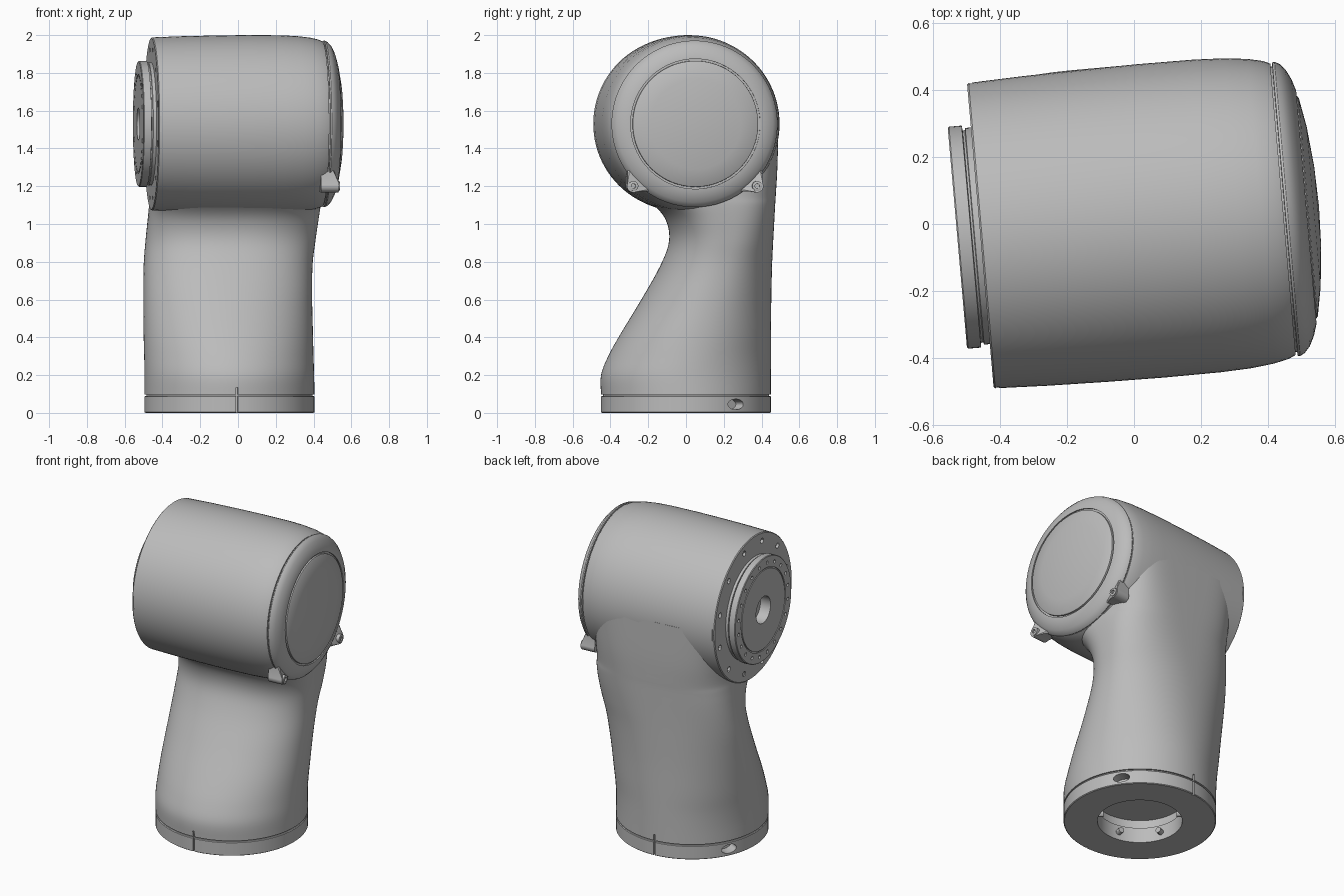
import bpy, bmesh, math
from mathutils import Matrix, Vector

if "Cube" in bpy.data.objects:
    bpy.data.objects.remove(bpy.data.objects["Cube"])

grey = bpy.data.materials.new("machined_grey")
grey.use_nodes = True
grey.diffuse_color = (0.5, 0.5, 0.5, 1)
grey.node_tree.nodes["Principled BSDF"].inputs["Base Color"].default_value = (0.5, 0.5, 0.5, 1)

# Frames: the whole joint is turned slightly about z
TURN = Matrix.Rotation(math.radians(5), 4, 'Z')
HEAD = Matrix.Translation((0, 0.005, 1.53)) @ TURN @ Matrix.Rotation(math.pi / 2, 4, 'Y')
BASE = Matrix.Translation((-0.045, 0, 0)) @ TURN


def finish(bm, name, frame):
    bmesh.ops.remove_doubles(bm, verts=bm.verts, dist=1e-5)
    bmesh.ops.recalc_face_normals(bm, faces=bm.faces)
    bm.transform(frame)
    me = bpy.data.meshes.new(name)
    bm.to_mesh(me)
    bm.free()
    me.materials.append(grey)
    ob = bpy.data.objects.new(name, me)
    bpy.context.collection.objects.link(ob)
    return ob


def lathe(name, profile, frame, closed=False, steps=96):
    """Spin (radius, height) points about the frame's z axis."""
    bm = bmesh.new()
    vs = [bm.verts.new((r, 0, h)) for r, h in profile]
    es = [bm.edges.new(p) for p in zip(vs, vs[1:])]
    if closed:
        es.append(bm.edges.new((vs[-1], vs[0])))
    bmesh.ops.spin(bm, geom=vs + es, axis=(0, 0, 1), cent=(0, 0, 0),
                   angle=2 * math.pi, steps=steps)
    return finish(bm, name, frame)


def pegs(name, frame, count, ring, radius, h0, h1, sides=12):
    """Circle of short cylinders parallel to the frame's z axis."""
    bm = bmesh.new()
    for i in range(count):
        a = 2 * math.pi * (i + 0.5) / count
        pos = Matrix.Translation((ring * math.cos(a), ring * math.sin(a), (h0 + h1) / 2))
        bmesh.ops.create_cone(bm, cap_ends=True, segments=sides, radius1=radius,
                              radius2=radius, depth=h1 - h0, matrix=pos)
    return finish(bm, name, frame)


def radial(name, frame, angles, r0, r1, height, size, sides):
    """Rods pointing outwards, scaled to size = (vertical, sideways)."""
    bm = bmesh.new()
    for deg in angles:
        m = (Matrix.Rotation(math.radians(deg), 4, 'Z')
             @ Matrix.Translation(((r0 + r1) / 2, 0, height))
             @ Matrix.Rotation(math.pi / 2, 4, 'Y') @ Matrix.Diagonal((*size, 1, 1)))
        spin = Matrix.Rotation(math.pi / sides, 4, 'Z')
        bmesh.ops.create_cone(bm, cap_ends=True, segments=sides, radius1=1, radius2=1,
                              depth=r1 - r0, matrix=m @ spin)
    return finish(bm, name, frame)


def cut(target, cutters):
    for c in cutters:
        mod = target.modifiers.new("cut", 'BOOLEAN')
        mod.operation = 'DIFFERENCE'
        mod.solver = 'EXACT'
        mod.object = c
    deps = bpy.context.evaluated_depsgraph_get()
    me = bpy.data.meshes.new_from_object(target.evaluated_get(deps))
    target.modifiers.clear()
    target.data = me


# Leg: blended superellipse sections (z, x0, x1, y0, y1, squareness)
KEYS = [
    (0.098, -0.495, 0.405, -0.45, 0.45, 2),
    (0.2, -0.495, 0.403, -0.45, 0.45, 2),
    (0.3, -0.497, 0.4, -0.412, 0.45, 2),
    (0.42, -0.5, 0.397, -0.345, 0.45, 2.05),
    (0.6, -0.502, 0.393, -0.235, 0.45, 2.1),
    (0.78, -0.5, 0.395, -0.133, 0.453, 2.2),
    (0.91, -0.49, 0.41, -0.085, 0.457, 2.4),
    (1.02, -0.478, 0.425, -0.1, 0.461, 2.7),
    (1.1, -0.468, 0.435, -0.165, 0.464, 3),
    (1.16, -0.462, 0.438, -0.27, 0.467, 3.3),
    (1.3, -0.456, 0.438, -0.33, 0.472, 4),
    (1.53, -0.452, 0.436, -0.3, 0.474, 5),
]


def blend(keys, sub):
    rows = []
    for i in range(len(keys) - 1):
        p = [Vector(keys[min(max(i + k, 0), len(keys) - 1)]) for k in (-1, 0, 1, 2)]
        for s in range(sub):
            t = s / sub
            rows.append(p[1] + 0.5 * t * ((p[2] - p[0])
                        + t * (2 * p[0] - 5 * p[1] + 4 * p[2] - p[3])
                        + t * t * (3 * p[1] - p[0] - 3 * p[2] + p[3])))
    return rows + [Vector(keys[-1])]


def power(c, n):
    return math.copysign(abs(c) ** (2 / n), c)


bm = bmesh.new()
rings, SEG = [], 96
for z, x0, x1, y0, y1, n in blend(KEYS, 5):
    ring = []
    for i in range(SEG):
        a = 2 * math.pi * i / SEG
        off = TURN @ Vector(((x1 - x0) / 2 * power(math.cos(a), n),
                             (y1 - y0) / 2 * power(math.sin(a), n), 0))
        ring.append(bm.verts.new(off + Vector(((x0 + x1) / 2, (y0 + y1) / 2, z))))
    rings.append(ring)
for lo, hi in zip(rings, rings[1:]):
    for i in range(SEG):
        j = (i + 1) % SEG
        bm.faces.new((lo[i], lo[j], hi[j], hi[i]))
bm.faces.new(rings[0][::-1])
bm.faces.new(rings[-1])
leg = finish(bm, "leg", Matrix())

# Base collar with bore, alignment slits and side ports
collar = lathe("base_collar", [(0.25, 0), (0.445, 0), (0.45, 0.004), (0.45, 0.086),
                               (0.446, 0.09), (0.44, 0.09), (0.44, 0.098), (0.25, 0.098)],
               BASE, closed=True)
bore = lathe("bore_cutter", [(0, -0.05), (0.27, -0.05), (0.27, 0.16), (0, 0.16)], BASE)
slits = radial("slit_cutter", BASE, (90, -90), 0.435, 0.5, 0.065, (0.1, 0.007), 4)
ports = radial("port_cutter", BASE, (31, 149), 0.38, 0.5, 0.045, (0.028, 0.05), 24)
cut(leg, [bore, slits])
cut(collar, [slits, ports])
screws = radial("bore_screws", BASE, range(15, 375, 60), 0.215, 0.26, 0.05, (0.018, 0.018), 12)

# Barrel housing across the top, with a ring of bolt holes on the output face
barrel = lathe("barrel", [(0, -0.461), (0.453, -0.461), (0.458, -0.456), (0.464, -0.3),
                          (0.468, -0.12), (0.47, 0.05), (0.469, 0.22), (0.465, 0.31),
                          (0.457, 0.38), (0.447, 0.425), (0.437, 0.447), (0, 0.447)], HEAD)
holes = pegs("bolt_hole_cutter", HEAD, 12, 0.405, 0.017, -0.5, -0.445)
notches = radial("notch_cutter", HEAD, (90, -90), 0.452, 0.5, -0.45, (0.006, 0.06), 4)
cut(barrel, [holes, notches])

# Output flange with centre hole, groove and small screw holes
flange = lathe("output_flange", [(0.085, -0.45), (0.325, -0.45), (0.325, -0.478), (0.318, -0.48),
                                 (0.318, -0.486), (0.333, -0.488), (0.333, -0.526), (0.329, -0.53),
                                 (0.262, -0.53), (0.262, -0.524), (0.254, -0.524),
                                 (0.254, -0.53), (0.085, -0.53)], HEAD, closed=True)
small = pegs("screw_hole_cutter", HEAD, 20, 0.293, 0.011, -0.56, -0.515)
cut(flange, [small])

# End cap: rounded rim and shallow domed cover disc
cap = lathe("end_cap", [(0, 0.44), (0.428, 0.44), (0.428, 0.452), (0.44, 0.453), (0.441, 0.46),
                        (0.434, 0.474), (0.415, 0.491), (0.385, 0.506), (0.35, 0.517),
                        (0.344, 0.517), (0.344, 0.509), (0.334, 0.509), (0.333, 0.519),
                        (0.327, 0.523), (0.24, 0.539), (0.12, 0.551), (0, 0.555)], HEAD)


# Teardrop fixing lugs under the cap, each with a recessed screw
def lug(name, deg):
    bm = bmesh.new()
    pts = [(0.465 + 0.034 * math.cos(a), 0.034 * math.sin(a))
           for a in [math.radians(d) for d in range(-70, 71, 14)]]
    pts += [(0.42, 0.085), (0.4, 0.085), (0.4, -0.085), (0.42, -0.085)]
    face = bm.faces.new([bm.verts.new((x, y, 0.41)) for x, y in pts])
    out = bmesh.ops.extrude_face_region(bm, geom=[face])
    top = [v for v in out["geom"] if isinstance(v, bmesh.types.BMVert)]
    for v in top:
        v.co.z = 0.505 if v.co.x > 0.43 else 0.47
    bmesh.ops.triangulate(bm, faces=[f for f in bm.faces if len(f.verts) > 4])
    frame = HEAD @ Matrix.Rotation(math.radians(deg), 4, 'Z')
    body = finish(bm, name, frame)
    spot = frame @ Matrix.Translation((0.465, 0, 0))
    screw = lathe(name + "_screw", [(0, 0.44), (0.026, 0.44), (0.026, 0.51), (0.02, 0.512),
                                    (0.012, 0.512), (0.012, 0.5), (0, 0.5)], spot, steps=24)
    return [body, screw]


lugs = lug("front_lug", -45) + lug("back_lug", 45)

for cutter in (bore, slits, ports, holes, notches, small):
    bpy.data.objects.remove(cutter)

# Smooth shading with crisp machined edges
bpy.ops.object.select_all(action='DESELECT')
for ob in [leg, collar, screws, barrel, flange, cap] + lugs:
    ob.select_set(True)
bpy.context.view_layer.objects.active = leg
bpy.ops.object.shade_smooth_by_angle(angle=math.radians(30))
